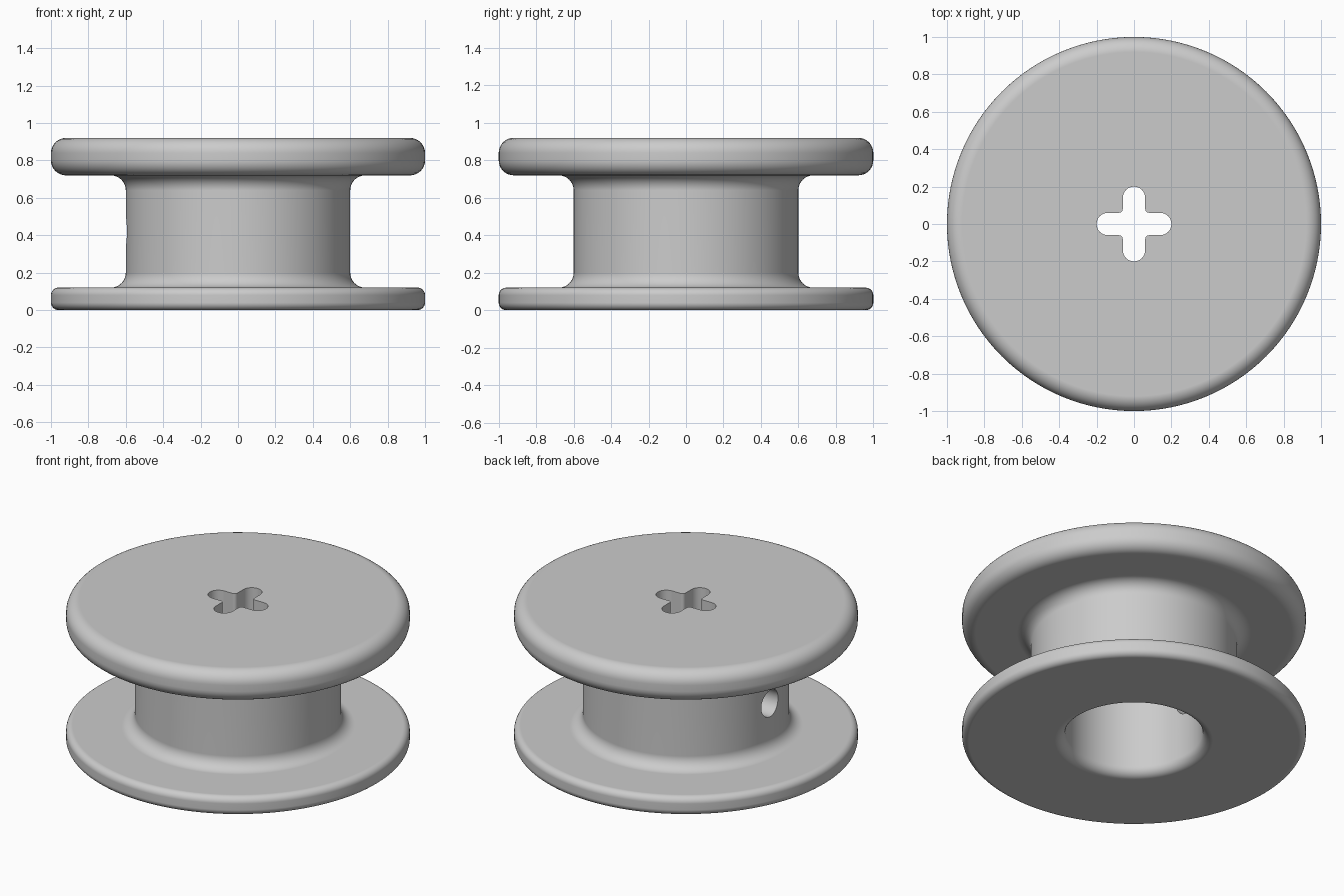
import bpy, bmesh
from math import cos, sin, pi, radians
from mathutils import Matrix

if "Cube" in bpy.data.objects:
    bpy.data.objects.remove(bpy.data.objects["Cube"], do_unlink=True)

SEGMENTS = 128

grey = bpy.data.materials.new("plain grey")
grey.use_nodes = True
colour = (0.6, 0.6, 0.6, 1)
grey.diffuse_color = colour
grey.node_tree.nodes["Principled BSDF"].inputs["Base Color"].default_value = colour


def arc(cx, cy, r, start, end, steps=8):
    """Points on a circular arc, angles in degrees."""
    angles = [radians(start + (end - start) * i / steps) for i in range(steps + 1)]
    return [(cx + r * cos(a), cy + r * sin(a)) for a in angles]


def make_object(name, bm):
    bmesh.ops.recalc_face_normals(bm, faces=bm.faces)
    mesh = bpy.data.meshes.new(name)
    bm.to_mesh(mesh)
    bm.free()
    mesh.materials.append(grey)
    obj = bpy.data.objects.new(name, mesh)
    bpy.context.collection.objects.link(obj)
    return obj


def lathe(name, profile):
    """Turn a profile about z and close both end rings with flat caps."""
    bm = bmesh.new()
    rings = []
    for r, z in profile:
        rings.append([bm.verts.new((r * cos(2 * pi * i / SEGMENTS),
                                    r * sin(2 * pi * i / SEGMENTS), z))
                      for i in range(SEGMENTS)])
    for a, b in zip(rings, rings[1:]):
        for i in range(SEGMENTS):
            j = (i + 1) % SEGMENTS
            bm.faces.new((a[i], a[j], b[j], b[i]))
    bm.faces.new(rings[0])
    bm.faces.new(rings[-1])
    return make_object(name, bm)


def cut(target, cutter):
    cutter.hide_render = True
    mod = target.modifiers.new("cut", "BOOLEAN")
    mod.operation = "DIFFERENCE"
    mod.solver = "EXACT"
    mod.object = cutter
    bpy.context.view_layer.objects.active = target
    bpy.ops.object.modifier_apply(modifier=mod.name)
    bpy.data.objects.remove(cutter, do_unlink=True)


# Spool body: bore ceiling, bore, lower flange, hub, thick upper flange
bore, hub, under = 0.4, 0.6, 0.72
profile = [(bore, under)]
profile += arc(bore + 0.06, 0.06, 0.06, 180, 270)
profile += arc(0.96, 0.04, 0.04, -90, 0)
profile += arc(0.96, 0.08, 0.04, 0, 90)
profile += arc(hub + 0.08, 0.2, 0.08, 270, 180)
profile += arc(hub + 0.08, under - 0.08, 0.08, 180, 90)
profile += arc(0.92, 0.8, 0.08, -90, 0)
profile += arc(0.92, 0.84, 0.08, 0, 90)
spool = lathe("spool", profile)

# Cross-shaped socket through the upper flange
outline = []
for k in range(4):
    arm = arc(0.14, 0, 0.06, -90, 90, 16) + arc(0.08, 0.08, 0.02, 270, 180, 6)
    c, s = cos(k * pi / 2), sin(k * pi / 2)
    outline += [(c * x - s * y, s * x + c * y) for x, y in arm]
bm = bmesh.new()
base = bm.faces.new([bm.verts.new((x, y, 0.6)) for x, y in outline])
top = bmesh.ops.extrude_face_region(bm, geom=[base])["geom"]
bmesh.ops.translate(bm, vec=(0, 0, 0.5),
                    verts=[v for v in top if isinstance(v, bmesh.types.BMVert)])
cut(spool, make_object("cross_cutter", bm))

# Round cord hole through one side of the hub wall
bm = bmesh.new()
bmesh.ops.create_cone(bm, cap_ends=True, segments=40, radius1=0.085, radius2=0.085, depth=0.5,
                      matrix=Matrix.Translation((-0.5, 0, 0.42)) @ Matrix.Rotation(pi / 2, 4, "Y"))
cut(spool, make_object("cord_hole_cutter", bm))

# Smooth turned surfaces, crisp socket and hole rims, flat caps
bpy.ops.object.select_all(action="DESELECT")
spool.select_set(True)
bpy.context.view_layer.objects.active = spool
bpy.ops.object.shade_smooth_by_angle(angle=radians(35))
normals = spool.modifiers.new("flat_caps", "WEIGHTED_NORMAL")
normals.keep_sharp = True
